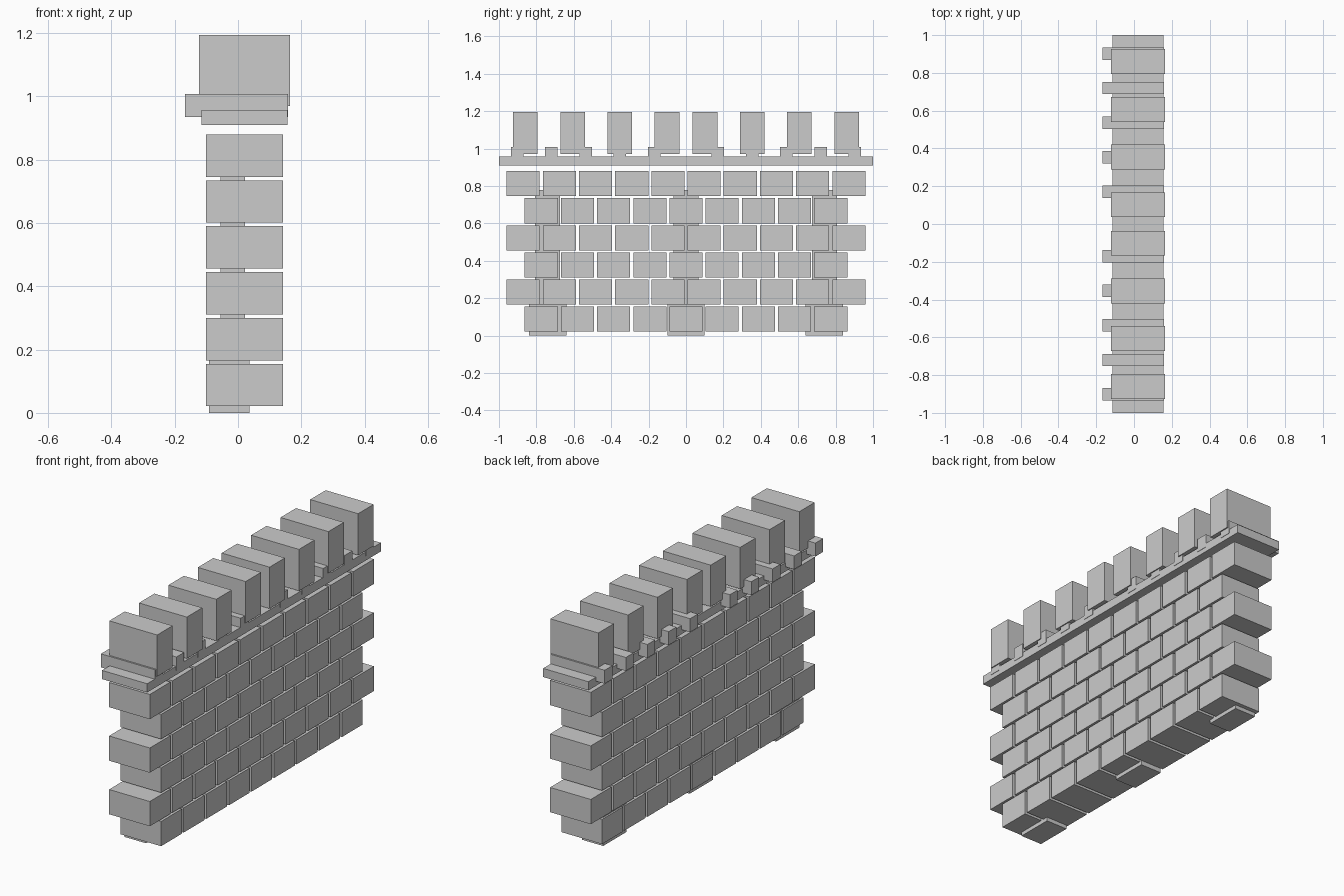
import bpy
import bmesh
from mathutils import Matrix, Vector

cube = bpy.data.objects.get("Cube")
if cube:
    bpy.data.objects.remove(cube, do_unlink=True)


def blocks(name, x, z, width, centres):
    """One object of equal boxes spanning x and z, placed along y."""
    bm = bmesh.new()
    size = Vector((x[1] - x[0], width, z[1] - z[0]))
    for y in centres:
        centre = Vector(((x[0] + x[1]) / 2, y, (z[0] + z[1]) / 2))
        matrix = Matrix.LocRotScale(centre, None, size)
        bmesh.ops.create_cube(bm, size=1, matrix=matrix)
    mesh = bpy.data.meshes.new(name)
    bm.to_mesh(mesh)
    bm.free()
    obj = bpy.data.objects.new(name, mesh)
    bpy.context.collection.objects.link(obj)


def mirrored(values):
    return [side * v for v in values for side in (-1, 1)]


# Brick courses, alternating nine and ten bricks
PITCH = 0.1935
for row in range(6):
    count = 9 + row % 2
    bottom = 0.021 + row * 0.145
    centres = [(i - (count - 1) / 2) * PITCH for i in range(count)]
    blocks(f"brick_course_{row + 1}", (-0.101, 0.143),
           (bottom, bottom + 0.134), 0.177, centres)

# Inner posts and their feet
posts = [-0.74, 0, 0.74]
blocks("post_feet", (-0.092, 0.036), (0, 0.168), 0.2, posts)
blocks("inner_posts", (-0.055, 0.022), (0.15, 0.78), 0.135, posts)

# Ledge on top of the wall
blocks("ledge", (-0.115, 0.156), (0.91, 0.957), 2, [0])

# Small beams crossing the ledge
blocks("cross_beams", (-0.167, 0.158), (0.935, 1.008), 0.066,
       mirrored([0.17, 0.354, 0.536, 0.72, 0.902]))

# Battlements
blocks("merlons", (-0.123, 0.164), (0.97, 1.195), 0.132,
       mirrored([0.102, 0.354, 0.606, 0.86]))
